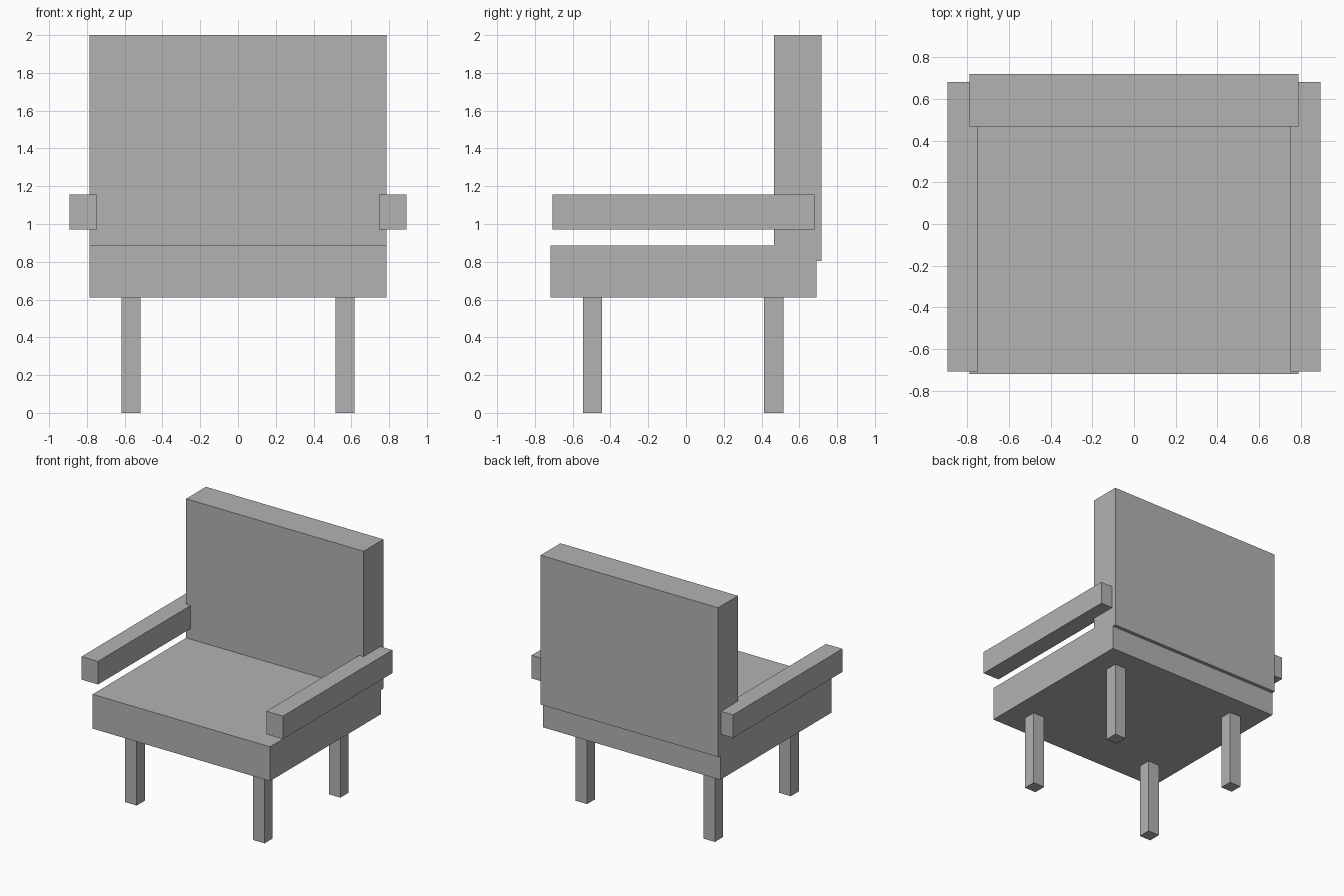
import bpy
import bmesh
from mathutils import Matrix, Vector

default_cube = bpy.data.objects.get("Cube")
if default_cube:
    bpy.data.objects.remove(default_cube, do_unlink=True)

# Single plain grey finish
COLOUR = (0.45, 0.45, 0.45, 1)
grey = bpy.data.materials.new("plain grey")
grey.use_nodes = True
grey.diffuse_color = COLOUR
grey.node_tree.nodes["Principled BSDF"].inputs["Base Color"].default_value = COLOUR


def box(name, low, high):
    """Add a box spanning two opposite corners."""
    low, high = Vector(low), Vector(high)
    centre = (low + high) / 2
    bm = bmesh.new()
    bmesh.ops.create_cube(bm, size=1, matrix=Matrix.Diagonal((*(high - low), 1)))
    mesh = bpy.data.meshes.new(name)
    bm.to_mesh(mesh)
    bm.free()
    mesh.materials.append(grey)
    obj = bpy.data.objects.new(name, mesh)
    obj.location = centre
    bpy.context.collection.objects.link(obj)
    return obj


# Seat and backrest
box("seat", (-0.787, -0.718, 0.61), (0.787, 0.69, 0.885))
box("backrest", (-0.787, 0.467, 0.803), (0.787, 0.718, 2))

# Armrests and legs on both sides
for side, sign in (("left", 1), ("right", -1)):
    box(f"{side}_armrest",
        (sign * 0.82 - 0.073, -0.706, 0.97), (sign * 0.82 + 0.073, 0.68, 1.155))
    for end, y in (("front", -0.495), ("back", 0.465)):
        box(f"{end}_{side}_leg",
            (sign * 0.567 - 0.051, y - 0.051, 0), (sign * 0.567 + 0.051, y + 0.051, 0.61))
